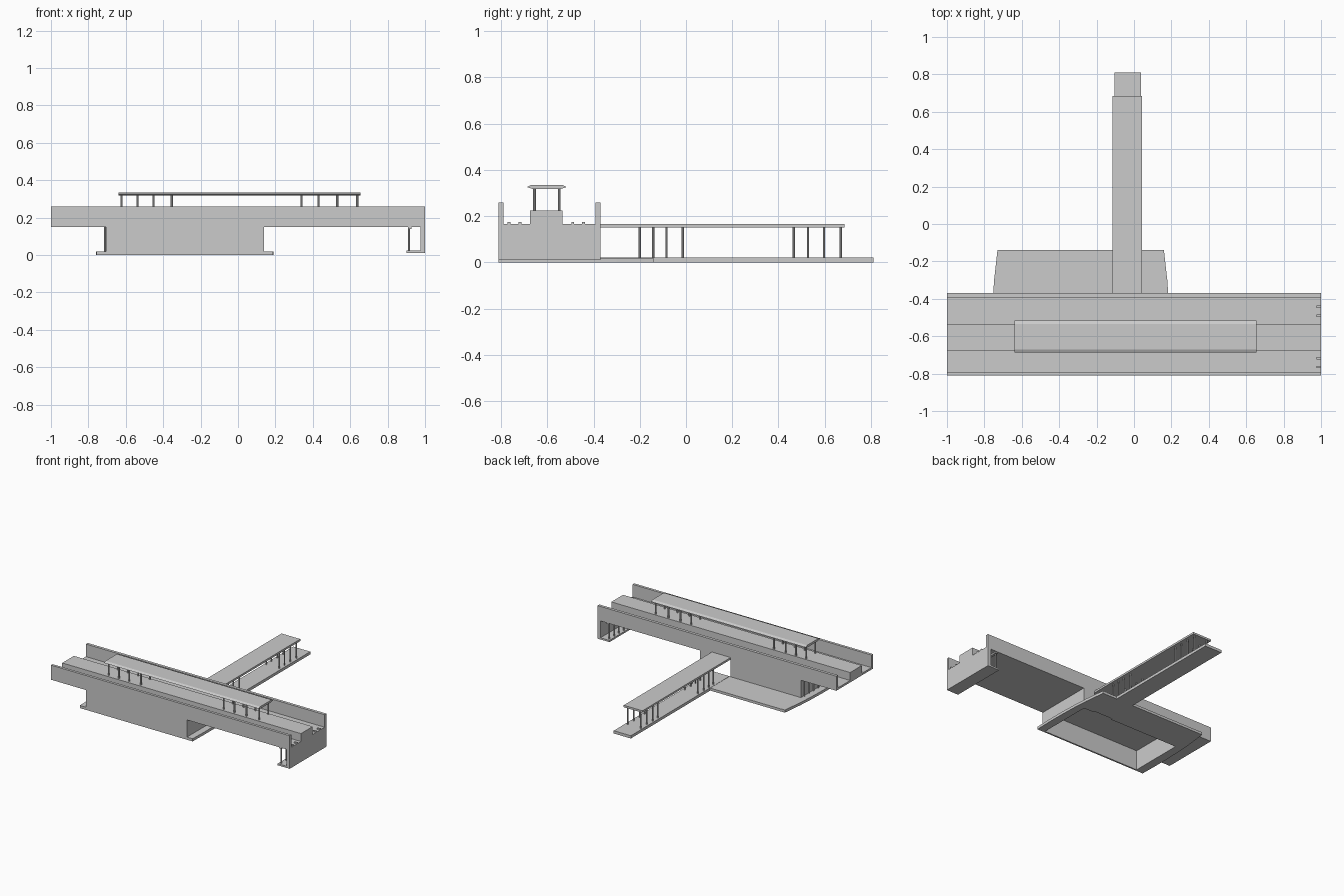
import bpy, bmesh
from mathutils import Vector

if "Cube" in bpy.data.objects:
    bpy.data.objects.remove(bpy.data.objects["Cube"])


def extrude(name, pts, vec):
    """Solid made by sweeping a planar outline along a vector."""
    bm = bmesh.new()
    f = bm.faces.new([bm.verts.new(p) for p in pts])
    r = bmesh.ops.extrude_face_region(bm, geom=[f])
    bmesh.ops.translate(bm, vec=Vector(vec),
                        verts=[g for g in r["geom"] if isinstance(g, bmesh.types.BMVert)])
    bmesh.ops.recalc_face_normals(bm, faces=bm.faces[:])
    me = bpy.data.meshes.new(name)
    bm.to_mesh(me)
    bm.free()
    ob = bpy.data.objects.new(name, me)
    bpy.context.collection.objects.link(ob)
    return ob


def box(name, x0, x1, y0, y1, z0, z1):
    pts = [(x0, y0, z0), (x1, y0, z0), (x1, y1, z0), (x0, y1, z0)]
    return extrude(name, pts, (0, 0, z1 - z0))


def along_x(name, profile, x0, x1):
    return extrude(name, [(x0, y, z) for y, z in profile], (x1 - x0, 0, 0))


def posts(name, places, z0, z1, r=0.006):
    """One mesh holding a round post at every (x, y) place."""
    bm = bmesh.new()
    for x, y in places:
        v = bmesh.ops.create_cone(bm, cap_ends=True, segments=8, radius1=r, radius2=r,
                                  depth=z1 - z0)["verts"]
        bmesh.ops.translate(bm, verts=v, vec=(x, y, (z0 + z1) / 2))
    me = bpy.data.meshes.new(name)
    bm.to_mesh(me)
    bm.free()
    ob = bpy.data.objects.new(name, me)
    bpy.context.collection.objects.link(ob)
    bpy.context.view_layer.objects.active = ob
    ob.select_set(True)
    bpy.ops.object.shade_smooth_by_angle()
    ob.select_set(False)


FRONT, BACK = -0.81, -0.37

# Elevated deck: parapets, track beds and raised centre platform in one profile
along_x("viaduct_deck", [
    (FRONT, 0.15), (BACK, 0.15), (BACK, 0.26), (-0.392, 0.26), (-0.392, 0.165),
    (-0.535, 0.165), (-0.535, 0.225), (-0.675, 0.225), (-0.675, 0.165),
    (-0.79, 0.165), (-0.79, 0.26), (FRONT, 0.26)], -1, 1)

# Short rail ends at the end wall
for i, y in enumerate((-0.765, -0.718, -0.49, -0.443)):
    box(f"rail_end_{i}", 0.975, 1, y - 0.006, y + 0.006, 0.163, 0.174)

# Platform canopy with tapered edges, on two rows of posts
along_x("platform_canopy", [
    (-0.688, 0.326), (-0.665, 0.318), (-0.54, 0.318), (-0.516, 0.326),
    (-0.535, 0.335), (-0.67, 0.335)], -0.64, 0.655)
posts("canopy_posts", [(x, y) for y in (-0.655, -0.548)
      for x in (-0.623, -0.538, -0.452, -0.354, 0.34, 0.43, 0.53, 0.637)], 0.223, 0.32)

# Station hall: open-bottomed shell with a doorway to the walkway at the back
T = 0.012
box("hall_front_wall", -0.705, 0.14, FRONT, FRONT + T, 0, 0.15)
box("hall_left_wall", -0.705, -0.705 + T, FRONT + T, BACK - T, 0, 0.15)
box("hall_right_wall", 0.14 - T, 0.14, FRONT + T, BACK - T, 0, 0.15)
box("hall_back_wall_left", -0.705, -0.112, BACK - T, BACK, 0, 0.15)
box("hall_back_wall_right", 0.042, 0.14, BACK - T, BACK, 0, 0.15)
posts("hall_side_posts", [(-0.711, -0.78 + 0.054 * i) for i in range(8)], 0.018, 0.152, 0.005)

# Pavement: bowed strips either side, mirrored about the hall, plus back forecourt
C = -0.285
bow = [(-0.445, -0.14), (-0.463, -0.3), (-0.471, -0.42), (-0.475, -0.56),
       (-0.475, -0.68), (-0.472, FRONT)]
inner = [(-0.42, FRONT), (-0.42, BACK), (-0.41, BACK), (-0.41, -0.14)]
for side, s in (("left", 1), ("right", -1)):
    extrude(f"pavement_{side}", [(C + s * x, y, 0) for x, y in bow + inner], (0, 0, 0.02))
box("forecourt", -0.695, 0.125, BACK, -0.14, 0, 0.019)

# End support at the right: wall, foot slab and posts
box("end_wall", 0.975, 1, FRONT, BACK, 0.01, 0.152)
box("end_foot", 0.9, 0.975, FRONT, BACK, 0.01, 0.023)
posts("end_posts", [(0.915, -0.79 + 0.0571 * i) for i in range(8)], 0.022, 0.152, 0.005)
box("end_post_beam", 0.909, 0.928, FRONT + 0.005, BACK - 0.005, 0.14, 0.15)

# Covered walkway leading to the back
box("walkway_floor", -0.105, 0.038, BACK, 0.81, 0, 0.021)
box("walkway_roof", -0.115, 0.042, BACK, 0.685, 0.15, 0.165)
posts("walkway_posts", [(x, y) for x in (-0.09, 0.02)
      for y in (-0.2, -0.142, -0.084, -0.014, 0.466, 0.528, 0.597, 0.67)], 0.02, 0.152, 0.005)
